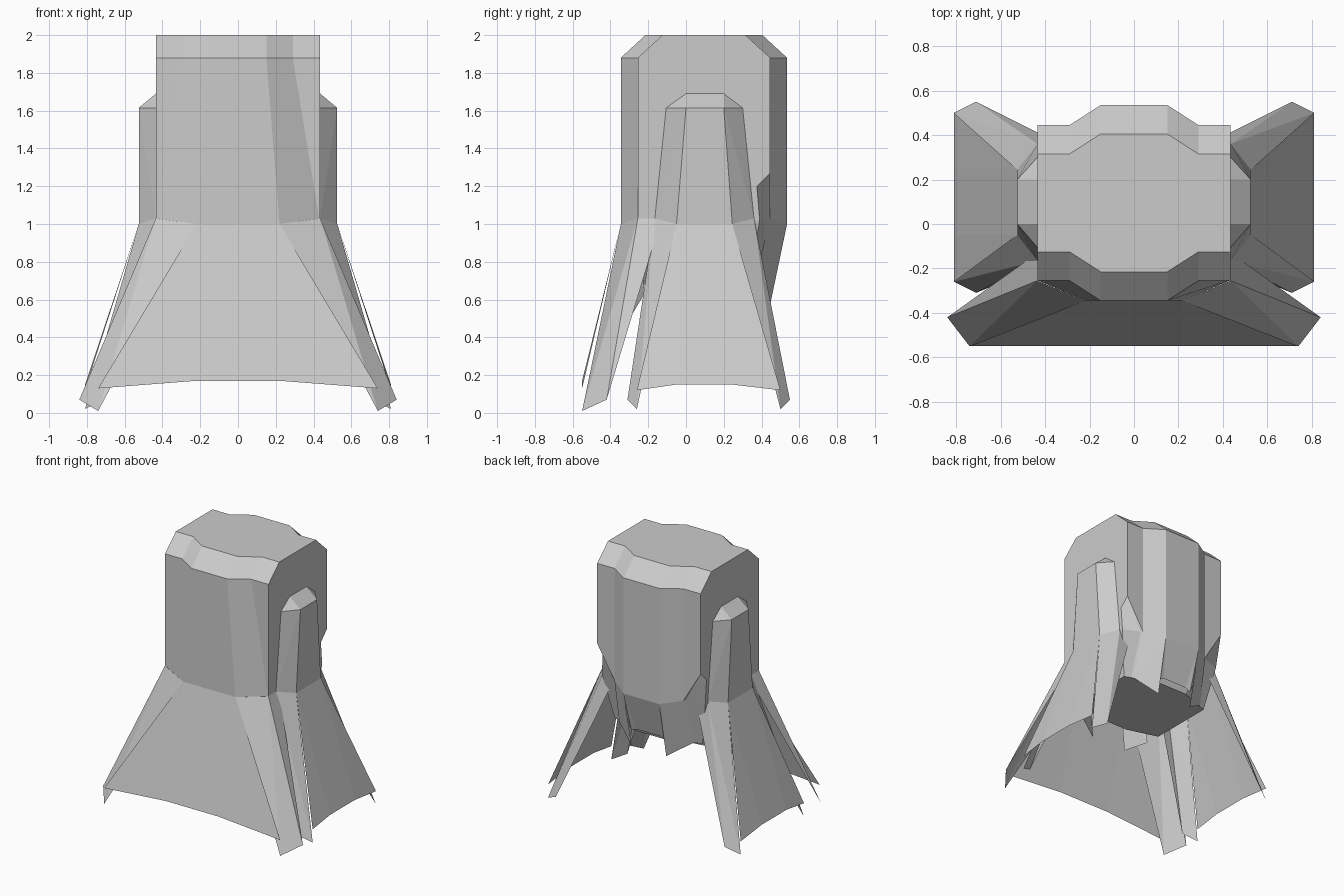
import bpy
import bmesh
from mathutils import Vector

cube = bpy.data.objects.get("Cube")
if cube:
    bpy.data.objects.remove(cube, do_unlink=True)

grey = bpy.data.materials.new("plain grey")
grey.use_nodes = True
colour = (0.6, 0.6, 0.6, 1)
grey.diffuse_color = colour
grey.node_tree.nodes["Principled BSDF"].inputs["Base Color"].default_value = colour


def flip_x(points):
    return [(-x, y, z) for x, y, z in points]


def mirrored_row(half):
    """Complete a row of points across the middle, from -x to +x."""
    return flip_x(half[::-1]) + half


def finish(name, faces, closed=False):
    """Make a flat shaded object out of polygons, facing outwards."""
    bm = bmesh.new()
    for points in faces:
        bm.faces.new([bm.verts.new(p) for p in points])
    bmesh.ops.remove_doubles(bm, verts=bm.verts, dist=0.001)
    if closed:
        bmesh.ops.recalc_face_normals(bm, faces=bm.faces)
    else:
        for face in bm.faces:
            face.normal_update()
            centre = face.calc_center_median()
            outward = centre - Vector((0, 0.1, centre.z - 0.1))
            if face.normal.dot(outward) < 0:
                face.normal_flip()
    mesh = bpy.data.meshes.new(name)
    bm.to_mesh(mesh)
    bm.free()
    mesh.materials.append(grey)
    obj = bpy.data.objects.new(name, mesh)
    bpy.context.collection.objects.link(obj)
    return obj


def sheet(rows, open_hem=True):
    """Span four-point rows; an open hem leaves the last corners to the strips."""
    faces = []
    for upper, lower in zip(rows, rows[1:]):
        faces.append([upper[1], upper[2], lower[2], lower[1]])
        for outer, inner in ((0, 1), (3, 2)):
            same = upper[outer] == upper[inner]
            if not same and not (open_hem and lower is rows[-1]):
                faces.append([upper[outer], upper[inner], lower[outer]])
            faces.append([upper[inner], lower[inner], lower[outer]])
    return faces


# Body: stacked rings, each described by its +x half from front to back
edge, front, back = 0.435, -0.345, 0.535
front_step, back_step = front + 0.09, back - 0.09
plan = [(0.15, front), (0.29, front_step), (edge, front_step), (edge, 0.3),
        (edge, back_step), (0.29, back_step), (0.15, back)]
middle = (front + back) / 2


def inset(y):
    return y + 0.13 if y < middle else y - 0.13


top = [(x, inset(y) if y != 0.3 else 0.25, 2) for x, y in plan]
shoulder = [(x, y, 1.88) for x, y in plan]
waist = [(0.22, front, 1), (0.43, front_step, 1.03), (edge, front_step, 1.03),
         (edge, 0.375, 1.2), (edge, back_step, 1.27),
         (0.29, back_step, 1.03), (0.15, back, 1)]
notch = waist[:3] + [(edge, 0.39, 1.02), (0.3, 0.43, 1.03)] + waist[5:]
base = [(0.13, -0.24, 0.68), (0.27, -0.2, 0.68), (0.37, -0.17, 0.68),
        (0.37, 0.33, 0.68), (0.32, 0.35, 0.68), (0.27, 0.37, 0.68),
        (0.13, 0.42, 0.68)]
rings = [half + flip_x(half[::-1]) for half in (top, shoulder, waist, notch, base)]
body_faces = [rings[0], rings[-1]]
for upper, lower in zip(rings, rings[1:]):
    for i in range(len(upper)):
        j = (i + 1) % len(upper)
        corners = []
        for p in (upper[i], upper[j], lower[j], lower[i]):
            if p not in corners:
                corners.append(p)
        if len(corners) > 2:
            body_faces.append(corners)
finish("body", body_faces, closed=True)

# Front skirt and short rear panel
hem = -0.55
finish("front_skirt", sheet([
    mirrored_row([(0.22, front, 1), (edge, front_step, 1.03)]),
    mirrored_row([(0.22, hem, 0.17), (0.74, hem, 0.13)]),
]))
finish("rear_panel", sheet([
    mirrored_row([(0.15, back, 1), (0.29, back_step, 1.03)]),
    mirrored_row([(0.1, 0.45, 0.71), (0.145, 0.45, 0.69)]),
], open_hem=False))

# Side skirts with an arched top
out, flare = 0.525, 0.81
side_rows = [
    [(edge, 0, 1.69), (edge, 0, 1.69), (edge, 0.2, 1.69), (edge, 0.2, 1.69)],
    [(edge, -0.105, 1.615), (out, 0, 1.615), (out, 0.2, 1.615), (edge, 0.3, 1.615)],
    [(edge, -0.165, 1.03), (out, -0.05, 1), (out, 0.245, 1), (edge, 0.36, 1.03)],
    [(flare, -0.26, 0.12), (flare, -0.05, 0.15), (flare, 0.245, 0.15), (flare, 0.5, 0.12)],
]

# Corner strips: three points at the waist, then the near and far tip
corner_strips = {
    "front_strip": [(0.22, front, 1), (edge, front_step, 1.03), (edge, -0.13, 1.03),
                    (0.74, hem, 0.01), (0.84, -0.42, 0.07)],
    "side_front_strip": [side_rows[2][1], side_rows[2][0], (0.33, -0.15, 1.03),
                         (flare, -0.26, 0.02), (0.71, -0.31, 0.07)],
    "side_rear_strip": [side_rows[2][2], side_rows[2][3], (0.33, 0.36, 1.03),
                        (flare, 0.5, 0.02), (0.71, 0.55, 0.07)],
}

# Short strips hanging below the body
short_strips = {
    "rear_strip": [(0.15, back, 1), (0.29, back_step, 1.03),
                   (0.31, 0.36, 0.68), (0.145, 0.445, 0.57)],
    "inner_front_strip": [(0.15, -0.33, 1), (0.29, front_step, 1.03),
                          (0.31, -0.22, 0.63), (0.145, -0.28, 0.53)],
}
for side, mirror in (("left", list), ("right", flip_x)):
    finish(side + "_skirt", sheet([mirror(row) for row in side_rows]))
    for name, points in corner_strips.items():
        a, b, c, near, far = mirror(points)
        finish(side + "_" + name, [[a, b, near], [b, c, far], [b, far, near]])
    for name, points in short_strips.items():
        a, b, c, d = mirror(points)
        finish(side + "_" + name, [[a, b, c], [a, c, d]])
